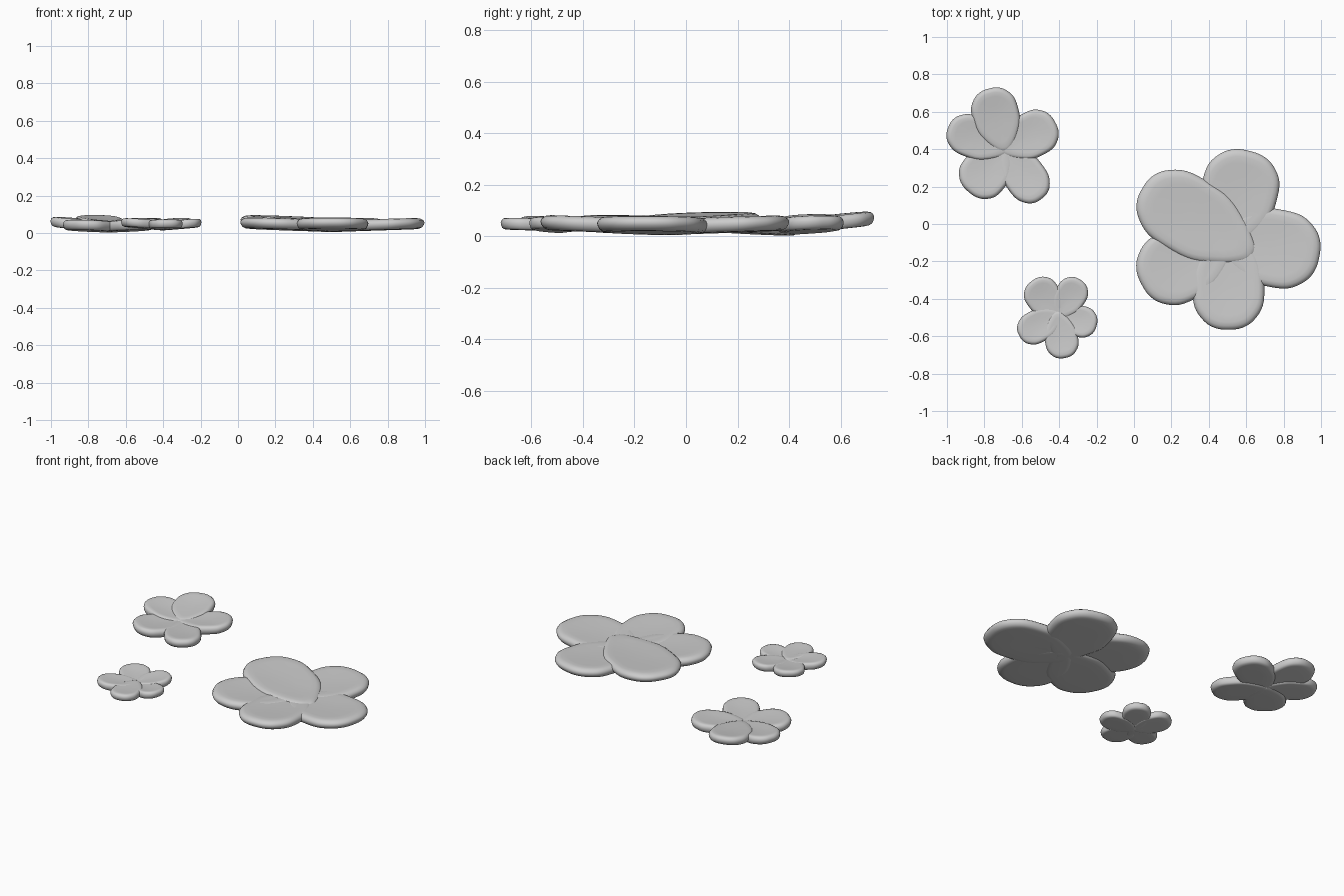
import bpy, bmesh, math
from mathutils import Vector

if "Cube" in bpy.data.objects:
    bpy.data.objects.remove(bpy.data.objects["Cube"])

# half outline of a petal: (fraction along length, fraction of half width)
HALF = [(0.03, 0.25), (0.18, 0.62), (0.38, 0.93), (0.58, 1.0),
        (0.78, 0.95), (0.92, 0.68), (0.985, 0.36)]
# rounded slab section: (scale of outline, height in half thicknesses)
RINGS = [(0.4, 0.82), (0.7, 0.95), (0.84, 0.97), (0.92, 0.85), (0.975, 0.55), (1.0, 0.15),
         (0.985, -0.3), (0.95, -0.7), (0.89, -0.93), (0.8, -1.0), (0.4, -1.0)]


def smooth_loop(pts, steps=4):
    """Closed Catmull-Rom curve through the points."""
    out, n = [], len(pts)
    for i in range(n):
        a, b, c, d = (Vector(pts[(i + k) % n]) for k in (-1, 0, 1, 2))
        for s in range(steps):
            t = s / steps
            out.append(0.5 * (2 * b + (c - a) * t + (2 * a - 5 * b + 4 * c - d) * t * t
                              + (3 * b - a - 3 * c + d) * t ** 3))
    return out


def petal(name, center, angle, length, half_w, z_base, z_tip, thick, back):
    full = length + back
    pts = [(0.0, 0.0)] + HALF + [(1.0, 0.0)] + [(u, -v) for u, v in reversed(HALF)]
    loop = [Vector((p.x * full - back, p.y * half_w)) for p in smooth_loop(pts)]
    mid = Vector((0.55 * full - back, 0))
    ca, sa = math.cos(math.radians(angle)), math.sin(math.radians(angle))
    bm = bmesh.new()

    def vert(p, h):
        z = z_base + (z_tip - z_base) * max(0, p.x) / length + h * thick / 2
        return bm.verts.new((center[0] + p.x * ca - p.y * sa,
                             center[1] + p.x * sa + p.y * ca, z))

    rings = [[vert(mid + (p - mid) * s, h) for p in loop] for s, h in RINGS]
    n = len(loop)
    for r0, r1 in zip(rings, rings[1:]):
        for i in range(n):
            j = (i + 1) % n
            bm.faces.new((r0[i], r1[i], r1[j], r0[j]))
    for ring, h in ((rings[0], 0.8), (rings[-1], -1.0)):
        c = vert(mid, h)
        for i in range(n):
            bm.faces.new((c, ring[i], ring[(i + 1) % n]))
    bmesh.ops.recalc_face_normals(bm, faces=bm.faces)
    me = bpy.data.meshes.new(name)
    bm.to_mesh(me)
    bm.free()
    for f in me.polygons:
        f.use_smooth = True
    ob = bpy.data.objects.new(name, me)
    bpy.context.collection.objects.link(ob)


# each petal: angle, length, half width, base height, tip height, length behind centre
FLOWERS = {
    "large_flower": ((0.50, -0.08), 0.060, [
        (76, 0.485, 0.205, 0.036, 0.053, 0.06),
        (-11, 0.50, 0.208, 0.036, 0.052, 0.10),
        (-89, 0.485, 0.192, 0.036, 0.055, 0.08),
        (208, 0.52, 0.20, 0.036, 0.055, 0.06),
        (149, 0.53, 0.208, 0.046, 0.068, 0.17)]),
    "medium_flower": ((-0.69, 0.40), 0.055, [
        (105, 0.335, 0.125, 0.037, 0.072, 0.02),
        (28, 0.305, 0.122, 0.034, 0.056, 0.03),
        (-54, 0.33, 0.112, 0.030, 0.045, 0.03),
        (230, 0.30, 0.130, 0.030, 0.045, 0.03),
        (159, 0.325, 0.112, 0.033, 0.062, 0.03)]),
    "small_flower": ((-0.41, -0.49), 0.046, [
        (57, 0.228, 0.085, 0.038, 0.060, 0.02),
        (-14, 0.217, 0.084, 0.036, 0.055, 0.02),
        (-80, 0.23, 0.089, 0.043, 0.050, 0.03),
        (208, 0.23, 0.087, 0.040, 0.058, 0.04),
        (126, 0.23, 0.095, 0.038, 0.060, 0.02)]),
}

# petals of the three blossoms
for name, (center, thick, petals) in FLOWERS.items():
    for k, (ang, ln, hw, zb, zt, back) in enumerate(petals):
        petal(f"{name}_petal_{k + 1}", center, ang, ln, hw, zb, zt, thick, back)
